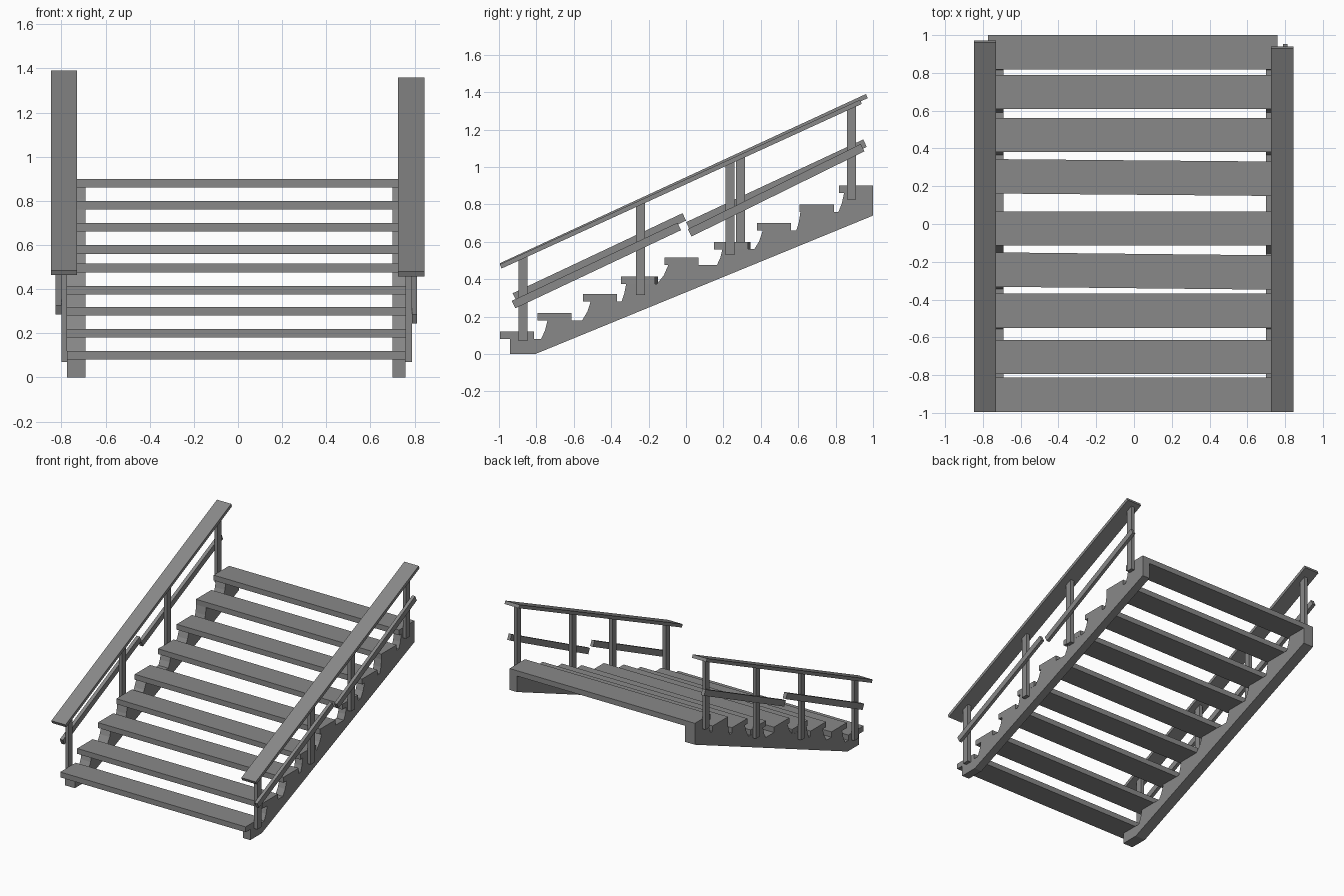
import bpy, bmesh, math
from mathutils import Vector

if "Cube" in bpy.data.objects:
    bpy.data.objects.remove(bpy.data.objects["Cube"])

# Dark grey timber
grey = bpy.data.materials.new("dark_grey")
grey.diffuse_color = (0.25, 0.25, 0.25, 1)
grey.use_nodes = True
grey.node_tree.nodes["Principled BSDF"].inputs["Base Color"].default_value = grey.diffuse_color


def extrude_profile(name, pts, x0, x1):
    """Extrude a (y, z) outline along x."""
    bm = bmesh.new()
    face = bm.faces.new([bm.verts.new((x0, y, z)) for y, z in pts])
    res = bmesh.ops.extrude_face_region(bm, geom=[face])
    verts = [v for v in res["geom"] if isinstance(v, bmesh.types.BMVert)]
    bmesh.ops.translate(bm, verts=verts, vec=(x1 - x0, 0, 0))
    bmesh.ops.recalc_face_normals(bm, faces=bm.faces)
    mesh = bpy.data.meshes.new(name)
    bm.to_mesh(mesh)
    bm.free()
    mesh.materials.append(grey)
    obj = bpy.data.objects.new(name, mesh)
    bpy.context.collection.objects.link(obj)
    return obj


def sloped_board(name, start, end, thick, x0, x1):
    """Board following a centre line from start to end in the yz plane."""
    a, b = Vector(start), Vector(end)
    d = (b - a).normalized()
    n = Vector((-d.y, d.x)) * thick / 2
    return extrude_profile(name, [a - n, b - n, b + n, a + n], x0, x1)


# Treads: front y, top z, skew in degrees
TREADS = [(-0.995, 0.12, 0), (-0.795, 0.22, 0), (-0.55, 0.32, 0),
          (-0.34, 0.415, -0.6), (-0.115, 0.515, 0), (0.155, 0.60, -0.5),
          (0.38, 0.70, 0), (0.608, 0.80, 0), (0.818, 0.90, 0)]
DEPTH, THICK = 0.182, 0.04
X_LEFT, X_RIGHT = -0.774, 0.76
for i, (y, z, skew) in enumerate(TREADS):
    t = extrude_profile(f"tread_{i + 1}",
                        [(-DEPTH / 2, z - THICK), (DEPTH / 2, z - THICK), (DEPTH / 2, z), (-DEPTH / 2, z)],
                        X_LEFT, X_RIGHT)
    t.location.y = y + DEPTH / 2
    t.rotation_euler.z = math.radians(skew)

# Stringers: sawtooth top with slightly curved risers, straight underside
RISERS = [(-0.775, -0.74), (-0.555, -0.51), (-0.345, -0.32), (-0.155, -0.095),
          (0.165, 0.195), (0.365, 0.41), (0.59, 0.612), (0.815, 0.845)]
outline = [(1.0, 0.862), (1.0, 0.74), (-0.805, 0.0), (-0.94, 0.0), (-0.94, 0.08)]
for (base, top), lower, upper in zip(RISERS, TREADS, TREADS[1:]):
    z0, z1 = lower[1] - THICK, upper[1] - THICK
    run = top - base
    outline += [(base, z0), (base + run * 0.6, z0 + (z1 - z0) * 0.45), (top, z1)]
extrude_profile("stringer_left", outline, -0.774, -0.692)
extrude_profile("stringer_right", outline, 0.70, 0.76)

# Railings: posts, handrail and two-part mid rail on each side
SIDES = {
    "left": dict(post=(-0.80, -0.774), mid=(-0.826, -0.80), hand=(-0.847, -0.73),
                 line=((-0.991, 0.474), (0.967, 1.379)), third=0.292,
                 mids=[((-0.917, 0.305), (-0.009, 0.733)), ((0.01, 0.685), (0.957, 1.127))]),
    "right": dict(post=(0.76, 0.788), mid=(0.788, 0.812), hand=(0.725, 0.844),
                  line=((-0.991, 0.468), (0.935, 1.348)), third=0.235,
                  mids=[((-0.922, 0.264), (-0.036, 0.682)), ((0.02, 0.648), (0.944, 1.103))]),
}
for side, s in SIDES.items():
    (ya, za), (yb, zb) = s["line"]
    slope = (zb - za) / (yb - ya)
    sloped_board(f"handrail_{side}", *s["line"], 0.024, *s["hand"])
    for i, (a, b) in enumerate(s["mids"]):
        sloped_board(f"mid_rail_{side}_{i + 1}", a, b, 0.044, *s["mid"])
    for i, (y, foot) in enumerate([(-0.872, 0.07), (-0.242, 0.315), (s["third"], 0.53), (0.886, 0.825)]):
        f, k = y - 0.024, y + 0.024
        tf, tk = (za + slope * (v - ya) - 0.012 for v in (f, k))
        extrude_profile(f"post_{side}_{i + 1}", [(f, foot), (k, foot), (k, tk), (f, tf)], *s["post"])
